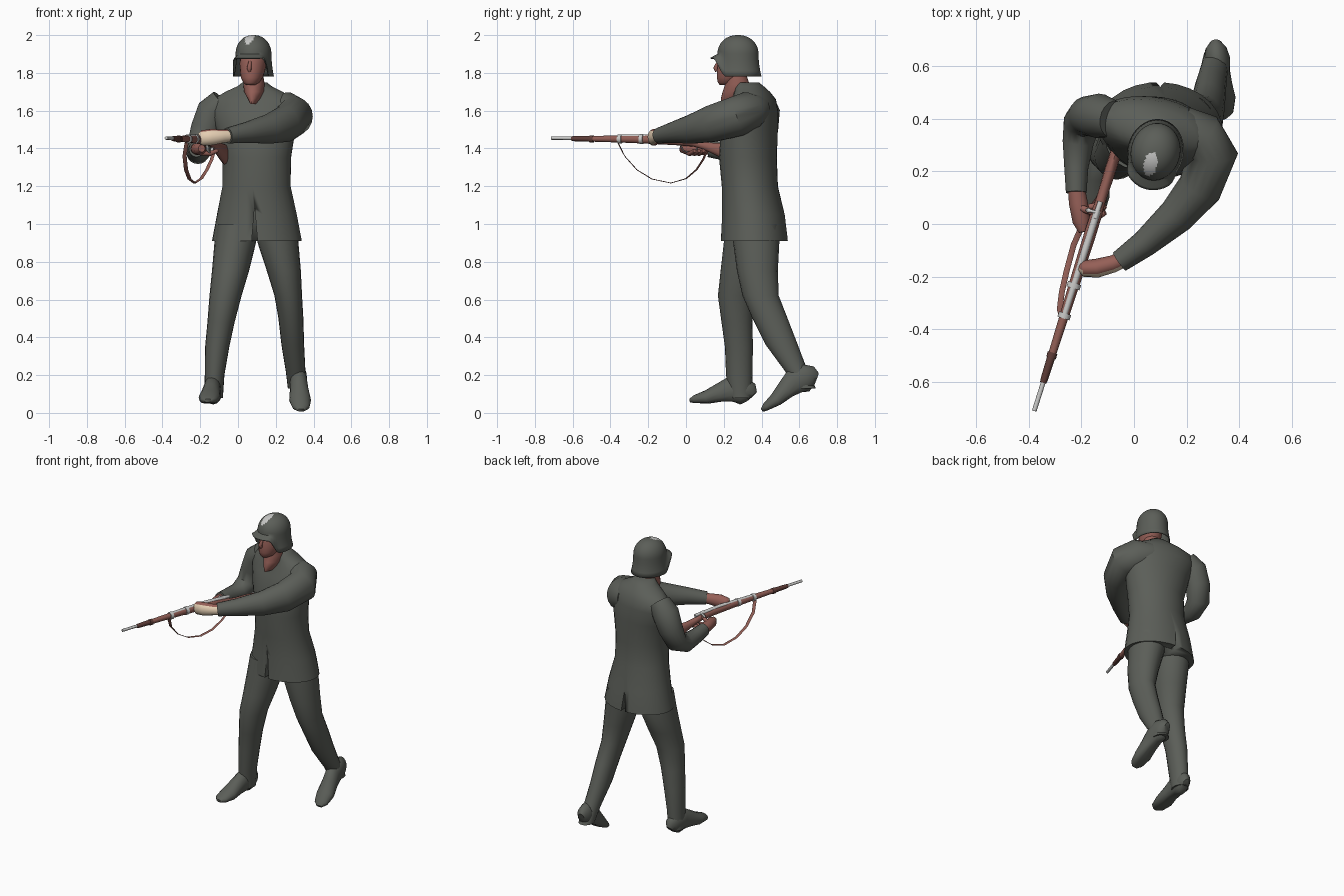
import bpy, bmesh, math
from mathutils import Vector, Matrix

def mat(name, c):
    m = bpy.data.materials.new(name)
    m.diffuse_color = (*c, 1)
    return m

CLOTH = mat("field_grey", (0.105, 0.112, 0.098))
SKIN = mat("skin", (0.30, 0.115, 0.095))
WOOD = mat("wood", (0.28, 0.11, 0.09))
DARK = mat("dark_wood", (0.11, 0.045, 0.038))
METAL = mat("metal", (0.58, 0.58, 0.57))
TAN = mat("pale_skin", (0.78, 0.62, 0.45))

def finish(name, bm, mats, angle=50):
    bmesh.ops.recalc_face_normals(bm, faces=bm.faces)
    me = bpy.data.meshes.new(name)
    bm.to_mesh(me)
    bm.free()
    for m in mats:
        me.materials.append(m)
    o = bpy.data.objects.new(name, me)
    bpy.context.collection.objects.link(o)
    bpy.ops.object.select_all(action='DESELECT')
    o.select_set(True)
    bpy.context.view_layer.objects.active = o
    bpy.ops.object.shade_smooth_by_angle(angle=math.radians(angle))
    return o

def loft_bm(rings, segs):
    """rings: (centre, u, v) with u and v the ellipse half axes"""
    bm = bmesh.new()
    loops = []
    for c, u, v in rings:
        loops.append([bm.verts.new(c + u * math.cos(a) + v * math.sin(a))
                      for a in (2 * math.pi * i / segs for i in range(segs))])
    for A, B in zip(loops, loops[1:]):
        for i in range(segs):
            j = (i + 1) % segs
            bm.faces.new((A[i], A[j], B[j], B[i]))
    bm.faces.new(loops[0])
    bm.faces.new(loops[-1])
    return bm

def stack_bm(rows, segs=20):
    """horizontal rings: x, y, z, rx, ry, yaw in degrees"""
    rings = []
    for x, y, z, rx, ry, yaw in rows:
        a = math.radians(yaw)
        rings.append((Vector((x, y, z)), Vector((math.cos(a), math.sin(a), 0)) * rx,
                      Vector((-math.sin(a), math.cos(a), 0)) * ry))
    return loft_bm(rings, segs)

def tube_bm(rows, segs=14, ref=(0, 0, 1)):
    """rings across a path: x, y, z, side radius, upright radius"""
    p = [Vector(r[:3]) for r in rows]
    rings = []
    for i, r in enumerate(rows):
        t = (p[min(i + 1, len(p) - 1)] - p[max(i - 1, 0)]).normalized()
        u = t.cross(Vector(ref)).normalized()
        rings.append((p[i], u * r[3], u.cross(t) * r[4]))
    return loft_bm(rings, segs)

def tube(name, rows, m, segs=14, ref=(0, 0, 1)):
    return finish(name, tube_bm(rows, segs, ref), [m])

# coat
coat = finish("coat", stack_bm([
    (.10, .362, .91, .238, .178, -3), (.10, .357, 1.05, .212, .166, -5),
    (.098, .338, 1.2, .182, .148, -8), (.10, .328, 1.35, .182, .152, -10),
    (.095, .335, 1.5, .212, .148, -12), (.085, .352, 1.6, .235, .128, -13),
    (.082, .36, 1.66, .22, .108, -13), (.085, .35, 1.70, .155, .09, -13),
    (.088, .335, 1.73, .09, .075, -13), (.088, .325, 1.75, .065, .06, -13)], 28), [CLOTH])

# slits in front and back of the hem
for x, y0, y1, top in ((.088, .1, .235, 1.09), (.1, .49, .62, 1.05)):
    bm = bmesh.new()
    tri = [(x - .018, .88), (x + .018, .88), (x, top)]
    f = bm.faces.new([bm.verts.new((a, y0, b)) for a, b in tri])
    ext = bmesh.ops.extrude_face_region(bm, geom=[f])
    bmesh.ops.translate(bm, vec=(0, y1 - y0, 0),
                        verts=[e for e in ext["geom"] if isinstance(e, bmesh.types.BMVert)])
    cut = finish("slit_cutter", bm, [CLOTH])
    cut.hide_render = True
    mod = coat.modifiers.new("slit", 'BOOLEAN')
    mod.operation, mod.object = 'DIFFERENCE', cut
    bpy.context.view_layer.objects.active = coat
    with bpy.context.temp_override(object=coat, active_object=coat):
        bpy.ops.object.modifier_move_to_index(modifier=mod.name, index=0)
        bpy.ops.object.modifier_apply(modifier=mod.name)
    bpy.data.objects.remove(cut)

# legs
finish("right_leg", stack_bm([(*r, 0) for r in (
    (.0, .33, 1.0, .11, .12), (-.015, .33, .9, .11, .13), (-.04, .295, .75, .098, .112),
    (-.066, .265, .62, .085, .096), (-.09, .27, .48, .072, .082), (-.11, .28, .35, .064, .074),
    (-.124, .282, .2, .052, .07), (-.13, .29, .08, .05, .058))]), [CLOTH])
finish("left_leg", stack_bm([(*r, 0) for r in (
    (.2, .37, 1.0, .11, .125), (.212, .372, .9, .108, .122), (.243, .378, .75, .09, .108),
    (.266, .395, .62, .073, .096), (.28, .445, .5, .066, .093), (.29, .507, .36, .06, .085),
    (.305, .585, .22, .052, .06), (.312, .632, .13, .048, .055))]), [CLOTH])

# boots, toe at the local origin with a flat sole
def boot(name, toe, pitch, yaw):
    bm = tube_bm([(0, 0, .012, .02, .01), (0, .025, .018, .045, .024), (0, .09, .03, .058, .04),
                  (0, .16, .055, .05, .056), (0, .22, .075, .046, .075), (0, .28, .075, .05, .075),
                  (0, .315, .06, .04, .06), (0, .33, .045, .022, .035)], 16)
    for v in bm.verts:
        v.co.z = max(v.co.z, 0)
        if .17 < v.co.y < .24 and v.co.z < .01:
            v.co.z = .014
    bm.transform(Matrix.Translation(toe) @ Matrix.Rotation(math.radians(yaw), 4, 'Z')
                 @ Matrix.Rotation(math.radians(pitch), 4, 'X'))
    finish(name, bm, [CLOTH])

boot("right_boot", (-.16, .02, .053), -2, -6)
boot("left_boot", (.335, .408, .003), 24, 5)

# sleeves
tube("left_sleeve", [(.17, .375, 1.61, .08, .08), (.25, .33, 1.595, .102, .105),
                     (.298, .268, 1.57, .098, .108), (.25, .135, 1.53, .085, .098),
                     (.16, .03, 1.502, .07, .078), (.04, -.075, 1.483, .052, .055),
                     (-.055, -.143, 1.468, .042, .042)], CLOTH, 18)
tube("right_sleeve", [(-.08, .40, 1.65, .07, .07), (-.135, .412, 1.595, .085, .085),
                      (-.172, .412, 1.5, .076, .08), (-.198, .385, 1.41, .066, .072),
                      (-.213, .31, 1.375, .058, .06), (-.22, .21, 1.385, .05, .046),
                      (-.22, .12, 1.397, .043, .04)], CLOTH, 18, (1, 0, 0))

# hands, the front of the left one is paler
bm = tube_bm([(-.03, -.13, 1.468, .03, .032), (-.08, -.152, 1.465, .033, .036),
              (-.14, -.168, 1.46, .036, .044), (-.19, -.17, 1.455, .032, .042),
              (-.205, -.165, 1.452, .02, .028)])
bm.normal_update()
bmesh.ops.recalc_face_normals(bm, faces=bm.faces)
for f in bm.faces:
    f.material_index = int(f.normal.y < -.2 and f.normal.z < .8)
finish("left_hand", bm, [SKIN, TAN])
tube("right_hand", [(-.22, .14, 1.398, .032, .03), (-.212, .08, 1.398, .036, .034),
                    (-.2, .01, 1.398, .034, .034), (-.192, -.03, 1.40, .018, .02)], SKIN)
for i in range(3):
    y = .02 + .024 * i
    tube("right_finger", [(-.2, y - .01, 1.376, .013, .013), (-.15, y, 1.372, .013, .013),
                          (-.11, y + .025, 1.388, .011, .011)], SKIN, 8)
tube("right_thumb", [(-.2, .06, 1.42, .014, .014), (-.16, .045, 1.44, .012, .012),
                     (-.125, .05, 1.435, .009, .009)], SKIN, 8)

# neck with the open collar, and the head
finish("neck", stack_bm([(.082, .262, 1.8, .05, .055, -13), (.085, .272, 1.74, .056, .066, -13),
                         (.085, .262, 1.7, .052, .07, -13), (.085, .243, 1.665, .033, .06, -13),
                         (.082, .235, 1.635, .012, .05, -13)], 16), [SKIN])
finish("head", stack_bm([(*r, -13) for r in (
    (.066, .205, 1.735, .022, .025), (.07, .218, 1.748, .042, .05), (.073, .232, 1.775, .057, .07),
    (.077, .245, 1.81, .066, .082), (.08, .255, 1.85, .07, .088), (.082, .265, 1.9, .07, .085),
    (.082, .27, 1.94, .04, .05))]), [SKIN])
tube("nose", [(.064, .172, 1.86, .008, .008), (.059, .157, 1.825, .013, .013),
              (.061, .165, 1.81, .011, .008)], SKIN, 8, (1, 0, 0))

# helmet: dome, then a skirt at sides and back and a visor in front
bm = bmesh.new()
SEG, DOME = 48, 12
yaw = Matrix.Rotation(math.radians(-13), 3, 'Z')
rows = []
for k in range(1, DOME + 5):
    row = []
    for i in range(SEG):
        a = 2 * math.pi * i / SEG
        front = max(0, min(1, (-math.sin(a) - .45) / .3))
        q = min(k / DOME, 1) * math.pi / 2
        r, z = math.sin(q) ** .9, 1.9 + .1 * math.cos(q)
        s = max(0, k - DOME) / 4
        z -= s * (.118 * (1 - front) + .02 * front)
        r += (.14 * s * s) * (1 - front) + .34 * s * front
        row.append(bm.verts.new(yaw @ Vector((.094 * r * math.cos(a), .11 * r * math.sin(a), 0))
                                + Vector((.082, .275, z))))
    rows.append(row)
top = bm.verts.new((.082, .275, 2.0))
for i in range(SEG):
    j = (i + 1) % SEG
    bm.faces.new((top, rows[0][i], rows[0][j]))
    for A, B in zip(rows, rows[1:]):
        bm.faces.new((A[i], B[i], B[j], A[j]))
for f in bm.faces:  # worn pale patch
    d = yaw.inverted() @ (f.calc_center_median() - Vector((.062, .228, 0)))
    f.material_index = int((d.x / .026) ** 2 + (d.y / .045) ** 2 < 1)
helmet = finish("helmet", bm, [CLOTH, METAL])
sol = helmet.modifiers.new("thickness", 'SOLIDIFY')
sol.thickness = .006

# rifle: x follows y along the aiming line
def gun(name, rows, m, segs=12, dx=0):
    return tube(name, [(-.155 + .316 * y + dx, y, z, rx, rz) for y, z, rx, rz in rows], m, segs)

gun("rifle_stock", [(-.5, 1.451, .015, .015), (-.34, 1.45, .018, .019), (-.2, 1.448, .021, .023),
                    (-.05, 1.442, .023, .025), (.04, 1.434, .022, .024), (.085, 1.418, .019, .02),
                    (.13, 1.405, .02, .026), (.2, 1.388, .022, .042), (.275, 1.368, .022, .055)], WOOD)
gun("fore_end", [(-.605, 1.452, .012, .012), (-.59, 1.452, .014, .014), (-.5, 1.451, .016, .016)], DARK)
gun("muzzle", [(-.712, 1.455, .009, .009), (-.59, 1.454, .009, .009)], METAL)
gun("barrel_top", [(-.34, 1.462, .011, .011), (-.1, 1.464, .013, .012), (.05, 1.454, .013, .012)], METAL)
for y, r in ((-.5, .019), (-.35, .024), (-.235, .026)):
    gun("barrel_band", [(y - .01, 1.45, r, r), (y + .01, 1.45, r, r)], METAL if y > -.4 else DARK)
gun("bolt", [(.02, 1.462, .01, .01), (.085, 1.452, .01, .01)], METAL)
tube("bolt_handle", [(-.145, .045, 1.462, .006, .006), (-.165, .05, 1.455, .006, .006),
                     (-.175, .052, 1.45, .01, .01), (-.183, .053, 1.445, .004, .004)], METAL, 8)
gun("trigger_guard", [(-.03, 1.42, .008, .003), (-.015, 1.388, .008, .003), (.02, 1.376, .008, .003),
                      (.05, 1.385, .008, .003), (.065, 1.41, .008, .003)], METAL, 8)

# sling
tube("sling", [(x, y, z, .011, .002) for x, y, z in (
    (-.272, -.36, 1.43), (-.283, -.325, 1.36), (-.275, -.26, 1.287), (-.257, -.18, 1.238),
    (-.23, -.08, 1.217), (-.195, 0, 1.24), (-.165, .055, 1.287), (-.14, .09, 1.34),
    (-.125, .115, 1.395))], WOOD, 8)
